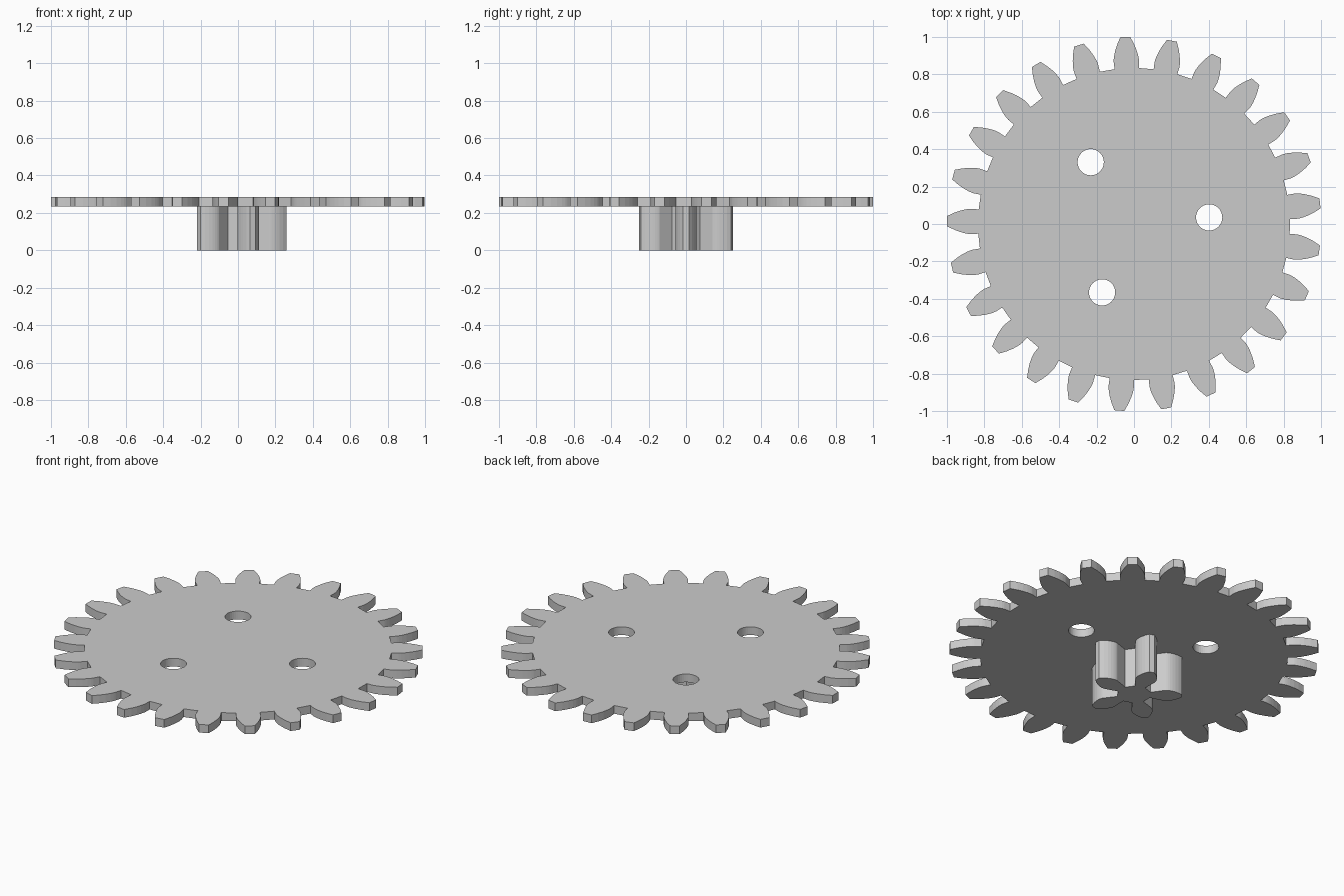
import bpy
from math import pi, sin, cos, tan, acos, sqrt, radians

MODULE = 2 / 27
PRESSURE = radians(20)

cube = bpy.data.objects.get("Cube")
if cube:
    bpy.data.objects.remove(cube, do_unlink=True)

grey = bpy.data.materials.new("light_grey")
grey.use_nodes = True
colour = (0.6, 0.6, 0.6, 1)
grey.diffuse_color = colour
grey.node_tree.nodes["Principled BSDF"].inputs["Base Color"].default_value = colour


def polar(r, a):
    return (r * cos(a), r * sin(a))


def involute(angle):
    return tan(angle) - angle


def gear_outline(teeth, phase, steps=6):
    """Closed outline of an involute spur gear."""
    pitch = MODULE * teeth / 2
    base = pitch * cos(PRESSURE)
    tip, root = pitch + MODULE, pitch - 1.25 * MODULE
    # Half tooth as (radius, half angle): radial foot, then involute flank
    flank = []
    full = pi / (2 * teeth) + involute(PRESSURE)
    if root < base:
        flank.append((root, full))
    start = max(root, base)
    roll_a = sqrt((start / base) ** 2 - 1)
    roll_b = sqrt((tip / base) ** 2 - 1)
    for i in range(steps + 1):
        roll = roll_a + (roll_b - roll_a) * i / steps
        r = base * sqrt(1 + roll * roll)
        flank.append((r, full - involute(acos(base / r))))
    points = []
    for t in range(teeth):
        mid = phase + 2 * pi * t / teeth
        points += [polar(r, mid - a) for r, a in flank]
        points += [polar(r, mid + a) for r, a in reversed(flank)]
    return points


def circle(centre, radius, sides=40):
    ring = [polar(radius, 2 * pi * i / sides) for i in range(sides)]
    return [(centre[0] + x, centre[1] + y) for x, y in ring]


def extruded(name, outlines, z0, z1):
    """Solid slab from closed outlines; inner outlines become holes."""
    curve = bpy.data.curves.new(name, "CURVE")
    curve.dimensions = "2D"
    curve.fill_mode = "BOTH"
    curve.extrude = (z1 - z0) / 2
    for outline in outlines:
        spline = curve.splines.new("POLY")
        spline.points.add(len(outline) - 1)
        for point, (x, y) in zip(spline.points, outline):
            point.co = (x, y, 0, 1)
        spline.use_cyclic_u = True
    obj = bpy.data.objects.new(name, curve)
    obj.location.z = (z0 + z1) / 2
    bpy.context.collection.objects.link(obj)
    bpy.ops.object.select_all(action="DESELECT")
    obj.select_set(True)
    bpy.context.view_layer.objects.active = obj
    bpy.ops.object.convert(target="MESH")
    obj = bpy.context.view_layer.objects.active
    bpy.ops.object.shade_flat()
    obj.data.materials.clear()
    obj.data.materials.append(grey)
    return obj


# Large thin gear with three round holes
holes = [circle(polar(0.403, radians(5 + 120 * i)), 0.07) for i in range(3)]
extruded("gear_wheel", [gear_outline(25, radians(6.3))] + holes, 0.235, 0.284)

# Small solid pinion beneath it
extruded("pinion", [gear_outline(5, 0, 8)], 0, 0.235)
